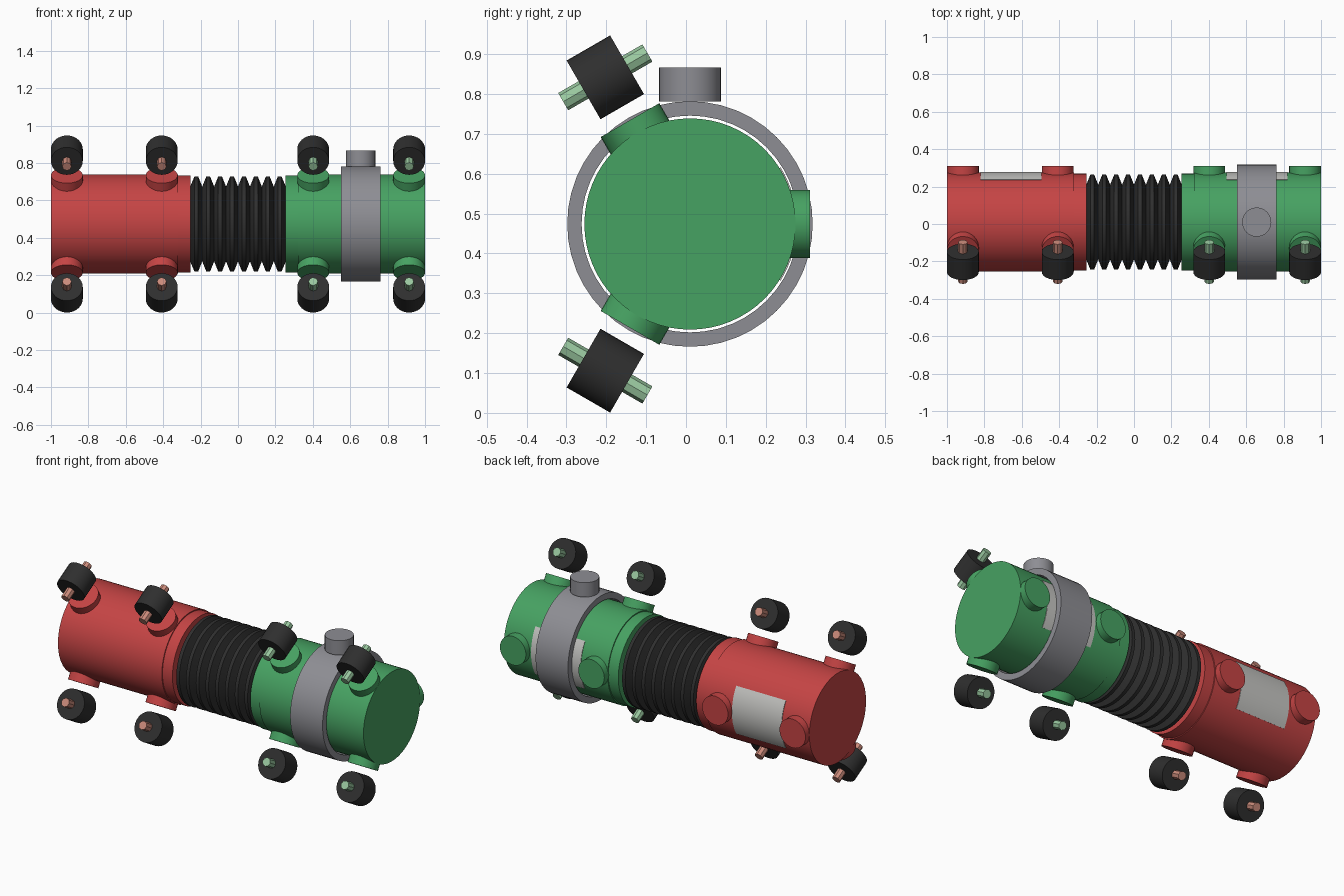
import bpy, bmesh, math
from mathutils import Vector, Matrix

cube = bpy.data.objects.get("Cube")
if cube:
    bpy.data.objects.remove(cube, do_unlink=True)

CY, CZ = 0.01, 0.474          # main axis, running along x
R = 0.265                     # body radius


def material(name, rgb):
    m = bpy.data.materials.new(name)
    m.use_nodes = True
    m.diffuse_color = (*rgb, 1)
    bsdf = m.node_tree.nodes["Principled BSDF"]
    bsdf.inputs["Base Color"].default_value = (*rgb, 1)
    bsdf.inputs["Roughness"].default_value = 0.6
    return m


RED = material("red", (0.56, 0.058, 0.058))
GREEN = material("green", (0.062, 0.36, 0.122))
GREY = material("grey", (0.27, 0.27, 0.295))
LIGHT = material("light_grey", (0.56, 0.56, 0.54))
BLACK = material("black", (0.028, 0.028, 0.028))
PALE_RED = material("pale_red", (0.60, 0.26, 0.20))
PALE_GREEN = material("pale_green", (0.32, 0.58, 0.35))


def finish(name, bm, mat):
    bmesh.ops.recalc_face_normals(bm, faces=bm.faces)
    me = bpy.data.meshes.new(name)
    bm.to_mesh(me)
    bm.free()
    me.materials.append(mat)
    ob = bpy.data.objects.new(name, me)
    bpy.context.collection.objects.link(ob)
    bpy.ops.object.select_all(action='DESELECT')
    ob.select_set(True)
    bpy.context.view_layer.objects.active = ob
    bpy.ops.object.shade_smooth_by_angle(angle=math.radians(30))
    return ob


def around(x, r, a):
    """Point at distance r and angle a (from the back, +y) about the main axis."""
    return Vector((x, CY + r * math.cos(a), CZ + r * math.sin(a)))


def lathe(name, profile, mat, segs=64, closed=False):
    """Spin (x, radius) points about the main axis; closed joins the profile ends."""
    bm = bmesh.new()
    rings = [[bm.verts.new(around(x, r, math.tau * i / segs)) for i in range(segs)]
             for x, r in profile]
    pairs = list(zip(rings, rings[1:]))
    if closed:
        pairs.append((rings[-1], rings[0]))
    else:
        bm.faces.new(rings[0])
        bm.faces.new(rings[-1])
    for a, b in pairs:
        for i in range(segs):
            j = (i + 1) % segs
            bm.faces.new((a[i], a[j], b[j], b[i]))
    return finish(name, bm, mat)


def rod(name, p, q, radius, mat, segs=32):
    """Capped cylinder from p to q."""
    d = q - p
    rot = Vector((0, 0, 1)).rotation_difference(d.normalized()).to_matrix().to_4x4()
    bm = bmesh.new()
    bmesh.ops.create_cone(bm, cap_ends=True, segments=segs, radius1=radius,
                          radius2=radius, depth=d.length,
                          matrix=Matrix.Translation((p + q) / 2) @ rot)
    return finish(name, bm, mat)


def curved_plate(name, x0, x1, r0, r1, half, mat, steps=16):
    """Thin plate wrapped on the back of the body."""
    bm = bmesh.new()
    rows = []
    for i in range(steps + 1):
        a = -half + 2 * half * i / steps
        rows.append([bm.verts.new(around(x, r, a))
                     for x, r in ((x0, r0), (x1, r0), (x1, r1), (x0, r1))])
    bm.faces.new(rows[0])
    bm.faces.new(rows[-1])
    for a, b in zip(rows, rows[1:]):
        for i in range(4):
            j = (i + 1) % 4
            bm.faces.new((a[i], a[j], b[j], b[i]))
    return finish(name, bm, mat)


# Two body halves, each stepping down to a narrower collar at the bellows
for side, colour, s in (("right", RED, -1), ("left", GREEN, 1)):
    lathe(side + "_body", [(s * 1.0, R), (s * 0.32, R), (s * 0.32, R - 0.006),
                           (s * 0.255, R - 0.006)], colour)
    curved_plate(side + "_back_panel", s * 0.82, s * 0.495, R - 0.004, R + 0.003,
                 math.radians(32), LIGHT)

# Bellows with eight flat-topped folds
PITCH = 0.51 / 8
folds = []
for i in range(8):
    x = -0.255 + PITCH * i
    folds += [(x, 0.2), (x + PITCH * 0.34, 0.254), (x + PITCH * 0.66, 0.254)]
folds.append((0.255, 0.2))
lathe("bellows", folds, BLACK)

# Clamp ring with a round knob on top
lathe("clamp_ring", [(0.55, 0.272), (0.55, 0.308), (0.762, 0.308), (0.762, 0.272)],
      GREY, 48, closed=True)
rod("ring_knob", Vector((0.656, CY, 0.782)), Vector((0.656, CY, 0.867)), 0.078, GREY)

# Bosses at three angles; the two front rows carry wheels on axles
for n, x in enumerate((-0.915, -0.408, 0.402, 0.915), 1):
    colour, pale = (RED, PALE_RED) if x < 0 else (GREEN, PALE_GREEN)
    for row, deg in (("back", 0), ("upper", 120), ("lower", 240)):
        a = math.radians(deg)
        rod(f"{row}_boss_{n}", around(x, 0.2, a), around(x, 0.301, a), 0.085, colour)
        if row == "back":
            continue
        c = around(x, 0.425, a)
        t = Vector((0, -math.sin(a), math.cos(a)))
        rod(f"{row}_wheel_{n}", c - t * 0.063, c + t * 0.063, 0.085, BLACK)
        rod(f"{row}_axle_{n}", c - t * 0.122, c + t * 0.122, 0.025, pale, 8)
